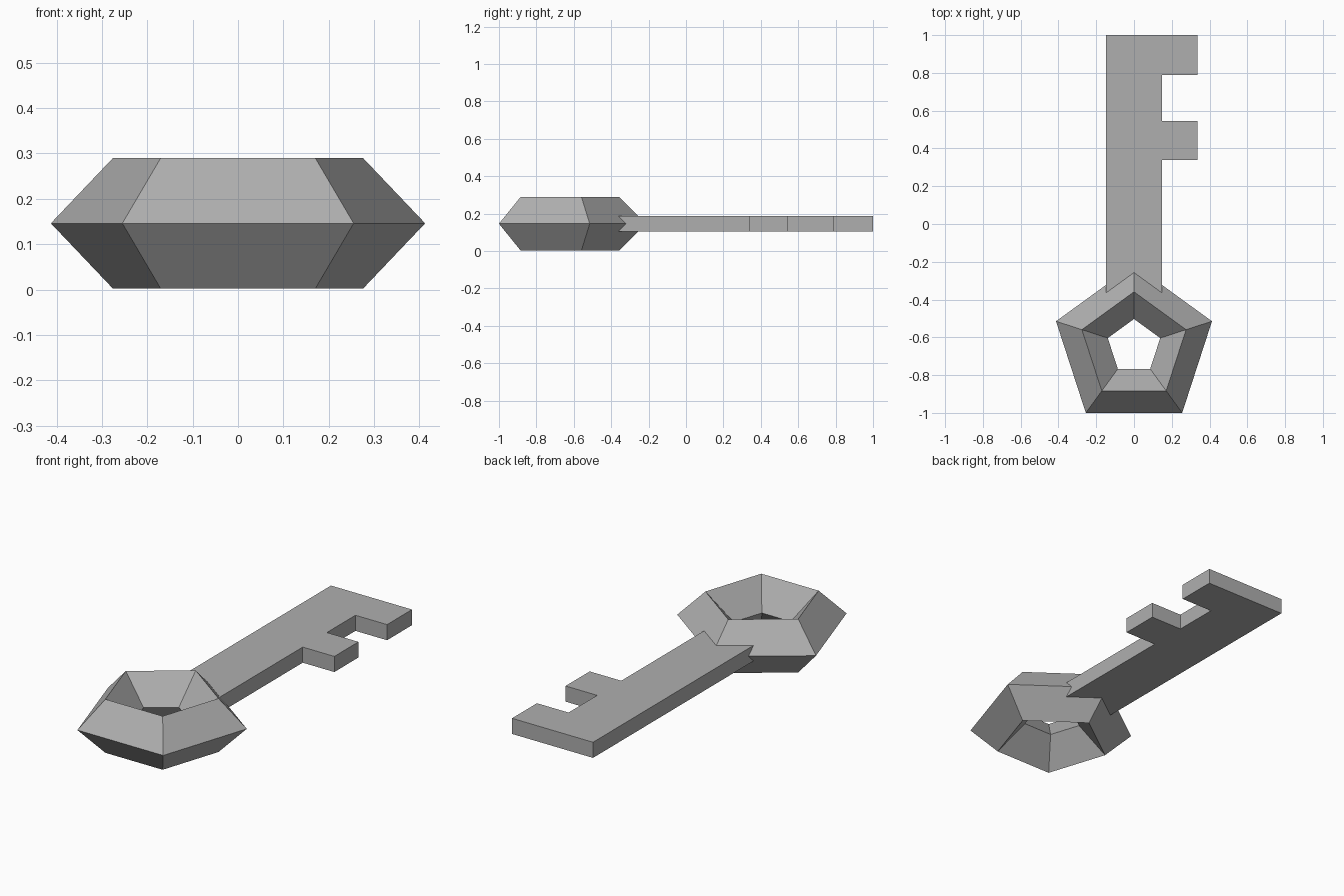
import bpy
import bmesh
import math

cube = bpy.data.objects.get("Cube")
if cube:
    bpy.data.objects.remove(cube, do_unlink=True)

# Single flat metal colour
GREY = (0.43, 0.43, 0.43, 1.0)
metal = bpy.data.materials.new("grey_metal")
metal.use_nodes = True
metal.diffuse_color = GREY
metal.node_tree.nodes["Principled BSDF"].inputs["Base Color"].default_value = GREY

MID_Z = 0.146

# Handle: five-sided ring with a diamond cross-section, one corner towards the shaft
bpy.ops.mesh.primitive_torus_add(
    major_segments=5, minor_segments=4,
    major_radius=0.29, minor_radius=0.144,
    location=(0, -0.649, MID_Z), rotation=(0, 0, math.pi / 2))
handle = bpy.context.object
handle.name = "handle_ring"
handle.data.materials.append(metal)
bpy.ops.object.shade_flat()

# Shaft and its two teeth: one flat outline, extruded upwards
HALF, TOOTH, THICK = 0.147, 0.335, 0.084
outline = [(-HALF, -0.4), (HALF, -0.4)]
for start, end in ((0.34, 0.545), (0.788, 1.0)):
    outline += [(HALF, start), (TOOTH, start), (TOOTH, end)]
    if end < 1.0:
        outline.append((HALF, end))
outline.append((-HALF, 1.0))

bm = bmesh.new()
bottom = bm.faces.new([bm.verts.new((x, y, MID_Z - THICK / 2)) for x, y in outline])
extruded = bmesh.ops.extrude_face_region(bm, geom=[bottom], use_keep_orig=True)
top_verts = [g for g in extruded["geom"] if isinstance(g, bmesh.types.BMVert)]
bmesh.ops.translate(bm, verts=top_verts, vec=(0, 0, THICK))
bmesh.ops.recalc_face_normals(bm, faces=bm.faces)
mesh = bpy.data.meshes.new("shaft_with_teeth")
bm.to_mesh(mesh)
bm.free()
mesh.materials.append(metal)
shaft = bpy.data.objects.new("shaft_with_teeth", mesh)
bpy.context.collection.objects.link(shaft)
